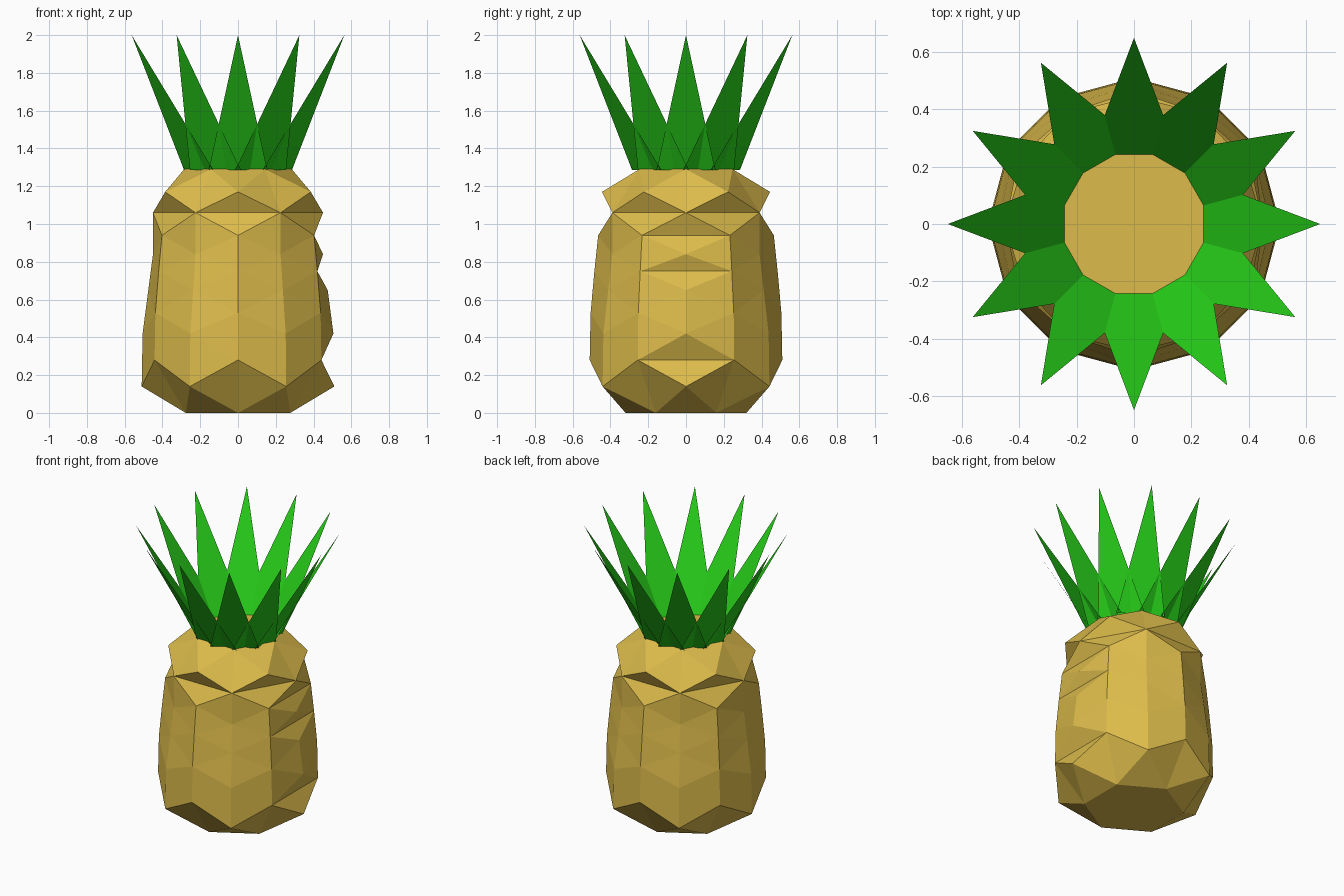
import bpy
from math import sin, cos, radians

if "Cube" in bpy.data.objects:
    bpy.data.objects.remove(bpy.data.objects["Cube"])


def material(name, rgb):
    m = bpy.data.materials.new(name)
    m.diffuse_color = (*rgb, 1)
    m.use_nodes = True
    m.node_tree.nodes["Principled BSDF"].inputs["Base Color"].default_value = m.diffuse_color
    return m


def add_mesh(name, verts, faces, mat):
    me = bpy.data.meshes.new(name)
    me.from_pydata(verts, [], faces)
    me.update()
    me.materials.append(mat)
    ob = bpy.data.objects.new(name, me)
    bpy.context.collection.objects.link(ob)
    return ob


skin = material("golden_skin", (0.72, 0.50, 0.07))
green = material("leaf_green", (0.02, 0.62, 0.01))

# Fruit body: six-point rings, each turned 30 degrees from the one below
rings = [(0.32, 0.0), (0.51, 0.14), (0.51, 0.28), (0.505, 0.42),
         (0.505, 0.53), (0.475, 0.65), (0.485, 0.75), (0.45, 0.84),
         (0.465, 0.94), (0.45, 1.06), (0.445, 1.17), (0.285, 1.29)]
N = 6
verts = []
for k, (r, z) in enumerate(rings):
    for j in range(N):
        a = radians(60 * j + (30 if k % 2 == 0 else 0))
        verts.append((r * cos(a), r * sin(a), z))


def v(k, j):
    return k * N + j % N


faces = [[v(0, j) for j in reversed(range(N))],
         [v(11, j) for j in range(N)]]
for j in range(N):
    faces.append((v(0, j), v(0, j + 1), v(1, j + 1)))
    faces.append((v(11, j + 1), v(11, j), v(10, j)))
    # Diamond scales, creased across or along
    for k in range(10):
        b, t = v(k, j), v(k + 2, j)
        lt, rt = (v(k + 1, j), v(k + 1, j + 1)) if k % 2 == 0 else (v(k + 1, j - 1), v(k + 1, j))
        if k == 8 or (k % 2 and j == 0 and k in (1, 5, 7)):
            faces += [(b, rt, lt), (lt, rt, t)]
        else:
            faces += [(b, rt, t), (b, t, lt)]
add_mesh("fruit_body", verts, faces, skin)

# Crown: twelve flat pointed leaves leaning outwards
for i in range(12):
    leaf = add_mesh("crown_leaf", [(0.24, -0.155, 1.285), (0.24, 0.155, 1.285), (0.65, 0, 2.0)],
                    [(0, 1, 2)], green)
    leaf.rotation_euler.z = radians(30 * i)
